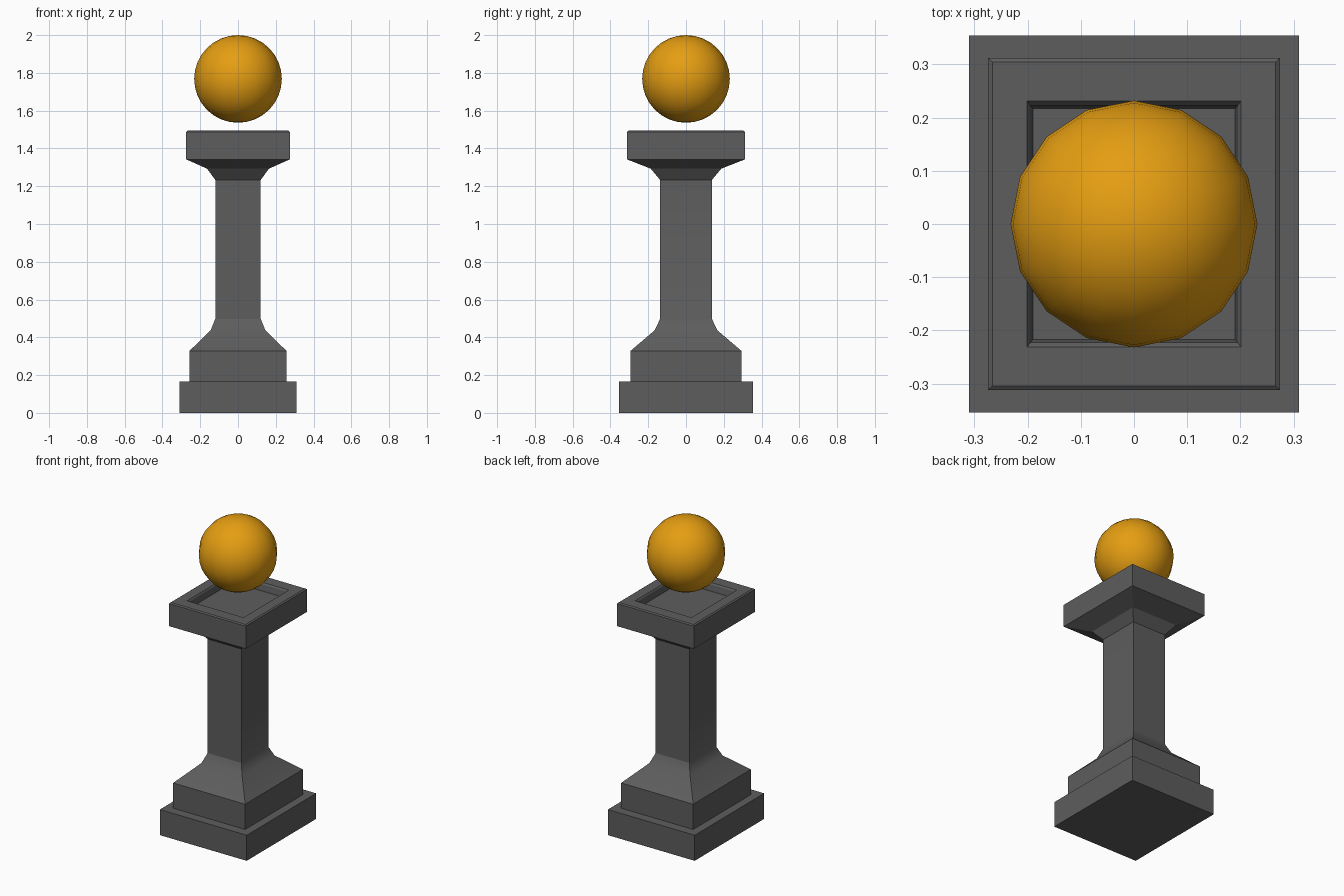
import bpy, bmesh, math

if "Cube" in bpy.data.objects:
    bpy.data.objects.remove(bpy.data.objects["Cube"])


def material(name, rgb):
    m = bpy.data.materials.new(name)
    m.diffuse_color = (*rgb, 1.0)
    m.use_nodes = True
    m.node_tree.nodes["Principled BSDF"].inputs["Base Color"].default_value = m.diffuse_color
    return m


def finish(bm, name, mat, angle):
    bmesh.ops.recalc_face_normals(bm, faces=bm.faces[:])
    me = bpy.data.meshes.new(name)
    bm.to_mesh(me)
    bm.free()
    me.materials.append(mat)
    ob = bpy.data.objects.new(name, me)
    bpy.context.collection.objects.link(ob)
    bpy.ops.object.select_all(action='DESELECT')
    ob.select_set(True)
    bpy.context.view_layer.objects.active = ob
    bpy.ops.object.shade_smooth_by_angle(angle=math.radians(angle))
    return ob


def rect_loft(name, profile, mat):
    """Stack of rectangles (half x, half y, z) joined into one closed solid."""
    bm = bmesh.new()
    rings = [[bm.verts.new((sx * hx, sy * hy, z))
              for sx, sy in ((-1, -1), (1, -1), (1, 1), (-1, 1))]
             for hx, hy, z in profile]
    bm.faces.new(rings[0][::-1])
    for a, b in zip(rings, rings[1:]):
        for i in range(4):
            j = (i + 1) % 4
            bm.faces.new((a[i], a[j], b[j], b[i]))
    bm.faces.new(rings[-1])
    return finish(bm, name, mat, 25)


stone = material("dark grey stone", (0.11, 0.11, 0.11))
amber = material("amber orange", (0.78, 0.34, 0.006))

# Pedestal: stepped plinth, flared shaft, capital and recessed top tray
rect_loft("pedestal", [
    (0.31, 0.354, 0.0), (0.31, 0.354, 0.165),
    (0.257, 0.294, 0.165), (0.257, 0.294, 0.328),
    (0.145, 0.166, 0.437), (0.12, 0.137, 0.498),
    (0.12, 0.137, 1.233), (0.164, 0.187, 1.293),
    (0.274, 0.312, 1.342), (0.274, 0.312, 1.488),
    (0.266, 0.304, 1.494),
    (0.201, 0.231, 1.494), (0.195, 0.223, 1.485),
    (0.19, 0.217, 1.445),
], stone)

# Floating orb
bm = bmesh.new()
bmesh.ops.create_uvsphere(bm, u_segments=16, v_segments=16, radius=0.232)
bmesh.ops.translate(bm, verts=bm.verts[:], vec=(0, 0, 1.768))
finish(bm, "floating_orb", amber, 40)
